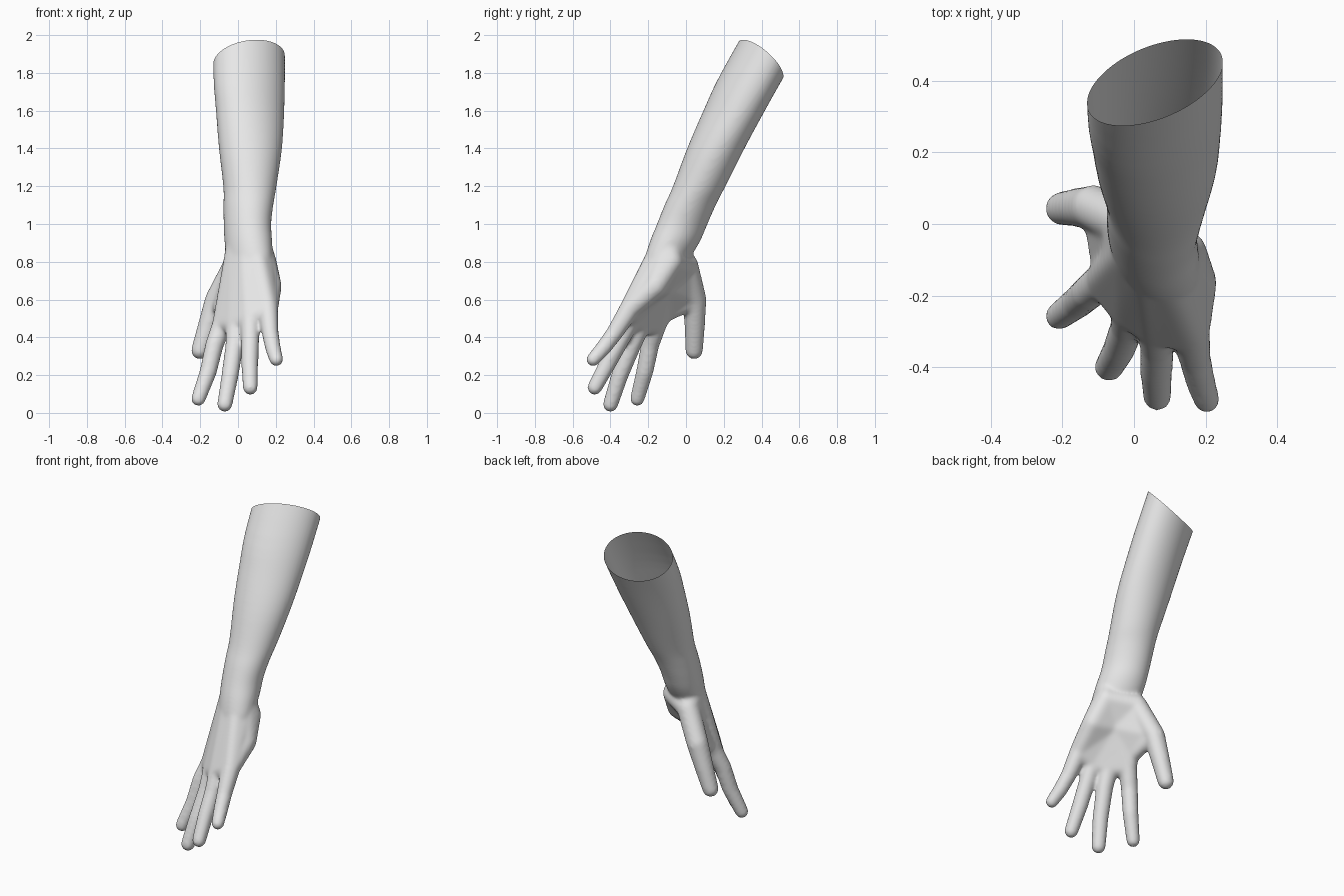
import bpy, bmesh, math
from mathutils import Vector

cube = bpy.data.objects.get("Cube")
if cube:
    bpy.data.objects.remove(cube)

# Skin material
skin = bpy.data.materials.new("pale_grey")
skin.use_nodes = True
tone = (0.8, 0.8, 0.8, 1)
skin.diffuse_color = tone
skin.node_tree.nodes["Principled BSDF"].inputs["Base Color"].default_value = tone

bm = bmesh.new()

# Unit ball directions shared by all rounded pieces
ball = bmesh.new()
bmesh.ops.create_icosphere(ball, subdivisions=3, radius=1)
directions = [v.co.copy() for v in ball.verts]
ball.free()


def hull(*joints):
    """Wrap a tight skin round balls given as (x, y, z, radius)."""
    verts = [bm.verts.new(Vector(j[:3]) + d * j[3]) for j in joints for d in directions]
    result = bmesh.ops.convex_hull(bm, input=verts)
    loose = {g for g in result["geom_interior"] + result["geom_unused"]
             if isinstance(g, bmesh.types.BMVert)}
    bmesh.ops.delete(bm, geom=list(loose), context='VERTS')


def curved(rows, steps=4):
    """Blend rows of numbers smoothly, adding steps between them."""
    padded = [rows[0]] + rows + [rows[-1]]
    for a, b, c, d in zip(padded, padded[1:], padded[2:], padded[3:]):
        for t in (i / steps for i in range(steps)):
            yield [q + t / 2 * (r - p + t * (2 * p - 5 * q + 4 * r - s + t * (3 * (q - r) + s - p)))
                   for p, q, r, s in zip(a, b, c, d)]
    yield rows[-1]


def loft(sections, sides=48):
    """Tube through level ovals: z, centre x, centre y, half x, half y, skew."""
    rings = []
    for z, cx, cy, hx, hy, skew in curved(sections):
        shift = math.asin(skew)
        angles = [math.tau * i / sides for i in range(sides)]
        rings.append([bm.verts.new((cx + hx * math.cos(a), cy + hy * math.sin(a + shift), z))
                      for a in angles])
    for low, high in zip(rings, rings[1:]):
        for i in range(sides):
            j = (i + 1) % sides
            bm.faces.new((low[i], low[j], high[j], high[i]))
    bm.faces.new(rings[0][::-1])
    bm.faces.new(rings[-1])


# Forearm, running into the palm and overlong at the top so it can be trimmed
loft([
    (0.70, 0.055, -0.165, 0.085, 0.055, -0.30),
    (0.80, 0.060, -0.110, 0.118, 0.112, -0.30),
    (0.90, 0.055, -0.062, 0.126, 0.132, -0.22),
    (1.00, 0.050, -0.020, 0.126, 0.134, -0.15),
    (1.10, 0.055, 0.022, 0.132, 0.136, -0.08),
    (1.20, 0.063, 0.070, 0.141, 0.139, 0.0),
    (1.40, 0.066, 0.158, 0.167, 0.152, 0.1),
    (1.60, 0.064, 0.255, 0.181, 0.163, 0.2),
    (1.80, 0.059, 0.358, 0.190, 0.172, 0.25),
    (2.20, 0.055, 0.585, 0.192, 0.172, 0.25),
])

# Fingers from knuckle to tip
index_finger = [(-0.083, -0.155, 0.47, 0.054), (-0.125, -0.19, 0.36, 0.049),
                (-0.157, -0.218, 0.22, 0.046), (-0.210, -0.258, 0.074, 0.039)]
middle_finger = [(-0.010, -0.240, 0.47, 0.056), (-0.018, -0.285, 0.36, 0.049),
                 (-0.042, -0.350, 0.20, 0.046), (-0.070, -0.400, 0.045, 0.041)]
ring_finger = [(0.065, -0.290, 0.50, 0.055), (0.065, -0.345, 0.39, 0.048),
               (0.062, -0.410, 0.27, 0.046), (0.065, -0.483, 0.134, 0.040)]
little_finger = [(0.158, -0.298, 0.55, 0.055), (0.171, -0.380, 0.42, 0.045),
                 (0.186, -0.440, 0.34, 0.042), (0.203, -0.492, 0.282, 0.037)]
thumb = [(-0.015, 0.000, 0.78, 0.066), (-0.112, 0.046, 0.60, 0.063),
         (-0.162, 0.046, 0.45, 0.054), (-0.202, 0.043, 0.330, 0.047)]
for finger in (index_finger, middle_finger, ring_finger, little_finger, thumb):
    for a, b in zip(finger, finger[1:]):
        hull(a, b)

# Back of the hand: panels between neighbouring bones, fanned from the wrist
wrist = [(0.000, -0.070, 0.88, 0.064), (0.045, -0.105, 0.89, 0.066),
         (0.085, -0.115, 0.89, 0.066), (0.120, -0.090, 0.87, 0.062)]
knuckles = [f[0] for f in (index_finger, middle_finger, ring_finger, little_finger)]
for i in range(3):
    hull(wrist[i], wrist[i + 1], knuckles[i], knuckles[i + 1])

# Heel and fleshy little-finger edge
heel = (0.140, -0.080, 0.80, 0.064)
edge = (0.168, -0.165, 0.67, 0.064)
hull(wrist[3], heel, edge)
hull(heel, edge, knuckles[3])
hull(wrist[1], heel, thumb[0])

# Thumb web
web = (-0.076, -0.118, 0.52, 0.044)
hull(wrist[0], thumb[0], (-0.045, -0.11, 0.68, 0.050))
hull(thumb[0], (-0.10, 0.035, 0.59, 0.045), web)

# Padding that fills the hollow of the palm
hollow = (0.045, -0.125, 0.67, 0.060)
rim = [thumb[0], heel, edge, knuckles[3], knuckles[2], knuckles[1], knuckles[0], web,
       (-0.09, 0.02, 0.61, 0.045), thumb[0]]
for a, b in zip(rim, rim[1:]):
    hull(hollow, a, b)

bmesh.ops.recalc_face_normals(bm, faces=bm.faces)
mesh = bpy.data.meshes.new("arm_and_hand")
bm.to_mesh(mesh)
bm.free()
arm = bpy.data.objects.new("arm_and_hand", mesh)
bpy.context.collection.objects.link(arm)

# Fuse the pieces into one soft surface
fuse = arm.modifiers.new("fuse", 'REMESH')
fuse.mode = 'VOXEL'
fuse.voxel_size = 0.009
soften = arm.modifiers.new("soften", 'SMOOTH')
soften.factor = 0.5
soften.iterations = 18
graph = bpy.context.evaluated_depsgraph_get()
fused = bpy.data.meshes.new_from_object(arm.evaluated_get(graph))
arm.modifiers.clear()
arm.data = fused

# Trim the forearm to an open slanted rim
bm = bmesh.new()
bm.from_mesh(fused)
bmesh.ops.bisect_plane(bm, geom=bm.verts[:] + bm.edges[:] + bm.faces[:],
                       plane_co=(0.16, 0.305, 2.0), plane_no=(-0.42, 1, 1), clear_outer=True)
bm.to_mesh(fused)
bm.free()

fused.materials.clear()
fused.materials.append(skin)
fused.shade_smooth()
